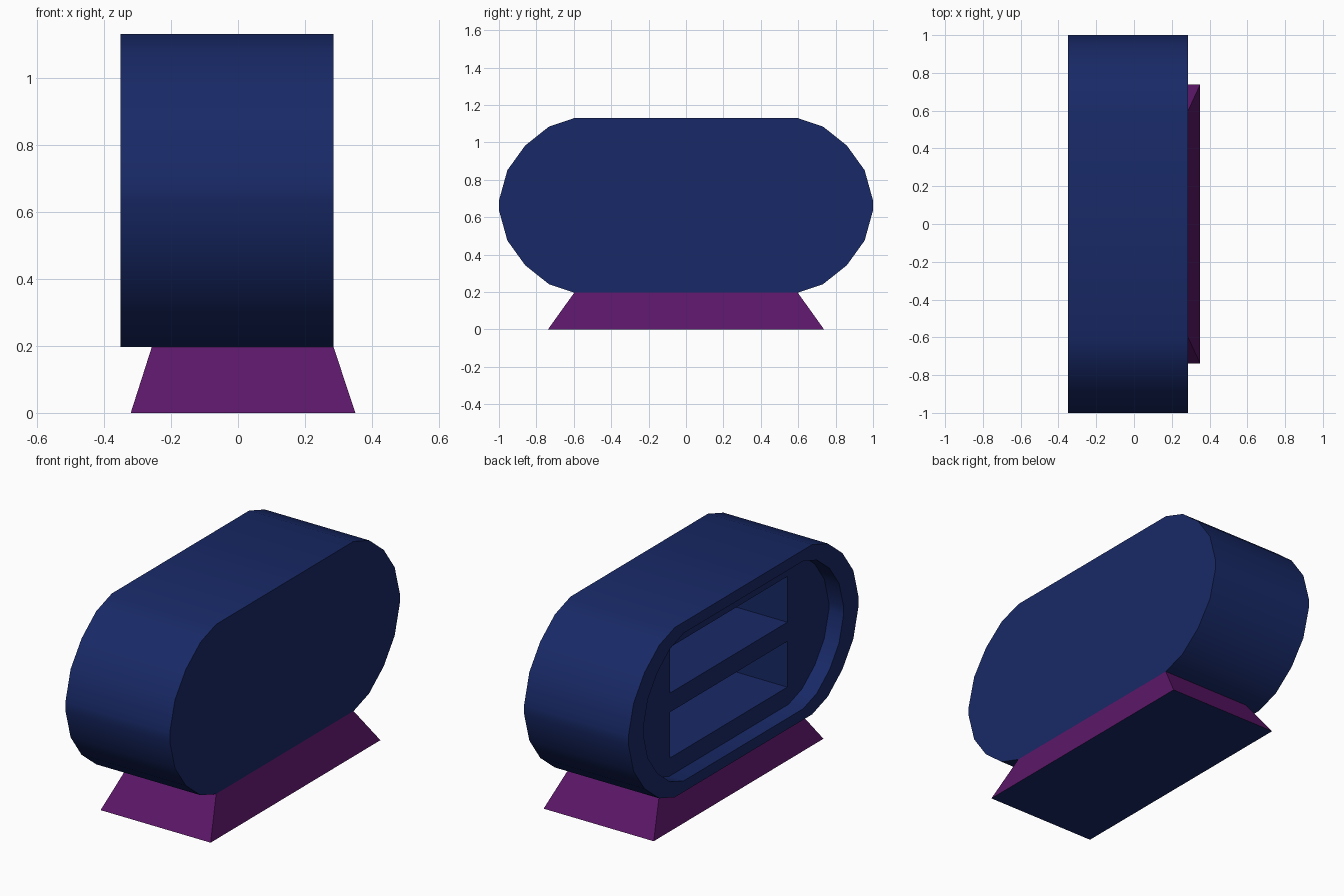
import bpy, bmesh, math

if "Cube" in bpy.data.objects:
    bpy.data.objects.remove(bpy.data.objects["Cube"])


def material(name, color):
    m = bpy.data.materials.new(name)
    m.diffuse_color = (*color, 1)
    m.use_nodes = True
    m.node_tree.nodes["Principled BSDF"].inputs["Base Color"].default_value = m.diffuse_color
    return m


navy = material("navy", (0.009, 0.022, 0.135))
purple = material("purple", (0.105, 0.0085, 0.14))


def add_object(name, bm, *mats):
    bmesh.ops.recalc_face_normals(bm, faces=bm.faces)
    me = bpy.data.meshes.new(name)
    bm.to_mesh(me)
    bm.free()
    for m in mats:
        me.materials.append(m)
    ob = bpy.data.objects.new(name, me)
    bpy.context.collection.objects.link(ob)
    return ob


def prism(name, outline, x0, x1):
    """Extrude a (y, z) outline along x."""
    bm = bmesh.new()
    face = bm.faces.new([bm.verts.new((x0, y, z)) for y, z in outline])
    ext = bmesh.ops.extrude_face_region(bm, geom=[face], use_keep_orig=True)
    verts = [g for g in ext["geom"] if isinstance(g, bmesh.types.BMVert)]
    bmesh.ops.translate(bm, verts=verts, vec=(x1 - x0, 0, 0))
    return add_object(name, bm, navy)


# Rounded outline: one quarter, mirrored both ways
CZ = 0.663
quarter = [(1.0, 0.026), (0.955, 0.188), (0.86, 0.32), (0.733, 0.421), (0.597, 0.467)]


def outline(scale):
    right = [(y, -z) for y, z in reversed(quarter)] + quarter
    loop = right + [(-y, z) for y, z in reversed(right)]
    return [(y * scale, CZ + z * scale) for y, z in loop]


# Body with a shallow recess and two deep compartments
body = prism("body", outline(1), -0.35, 0.285)
cutters = [prism("recess_cutter", outline(0.87), -0.5, -0.26)]
for z0, z1 in ((0.355, 0.607), (0.712, 0.964)):
    rect = [(-0.51, z0), (0.51, z0), (0.51, z1), (-0.51, z1)]
    cutters.append(prism("compartment_cutter", rect, -0.4, 0.2))

for c in cutters:
    mod = body.modifiers.new("cut", 'BOOLEAN')
    mod.operation = 'DIFFERENCE'
    mod.solver = 'EXACT'
    mod.object = c
bpy.context.view_layer.update()
evaluated = body.evaluated_get(bpy.context.evaluated_depsgraph_get())
cut_mesh = bpy.data.meshes.new_from_object(evaluated)
body.modifiers.clear()
body.data = cut_mesh
for c in cutters:
    bpy.data.objects.remove(c)

bpy.context.view_layer.objects.active = body
body.select_set(True)
bpy.ops.object.shade_smooth_by_angle(angle=math.radians(30))

# Flared base with a navy underside
bm = bmesh.new()
rings = []
for x0, x1, y, z in ((-0.32, 0.35, 0.738, 0), (-0.257, 0.285, 0.597, 0.197)):
    rings.append([bm.verts.new(p) for p in
                  ((x0, -y, z), (x1, -y, z), (x1, y, z), (x0, y, z))])
low, high = rings
for i in range(4):
    j = (i + 1) % 4
    bm.faces.new((low[i], low[j], high[j], high[i]))
bm.faces.new(high)
bm.faces.new(low).material_index = 1
add_object("base", bm, purple, navy)
